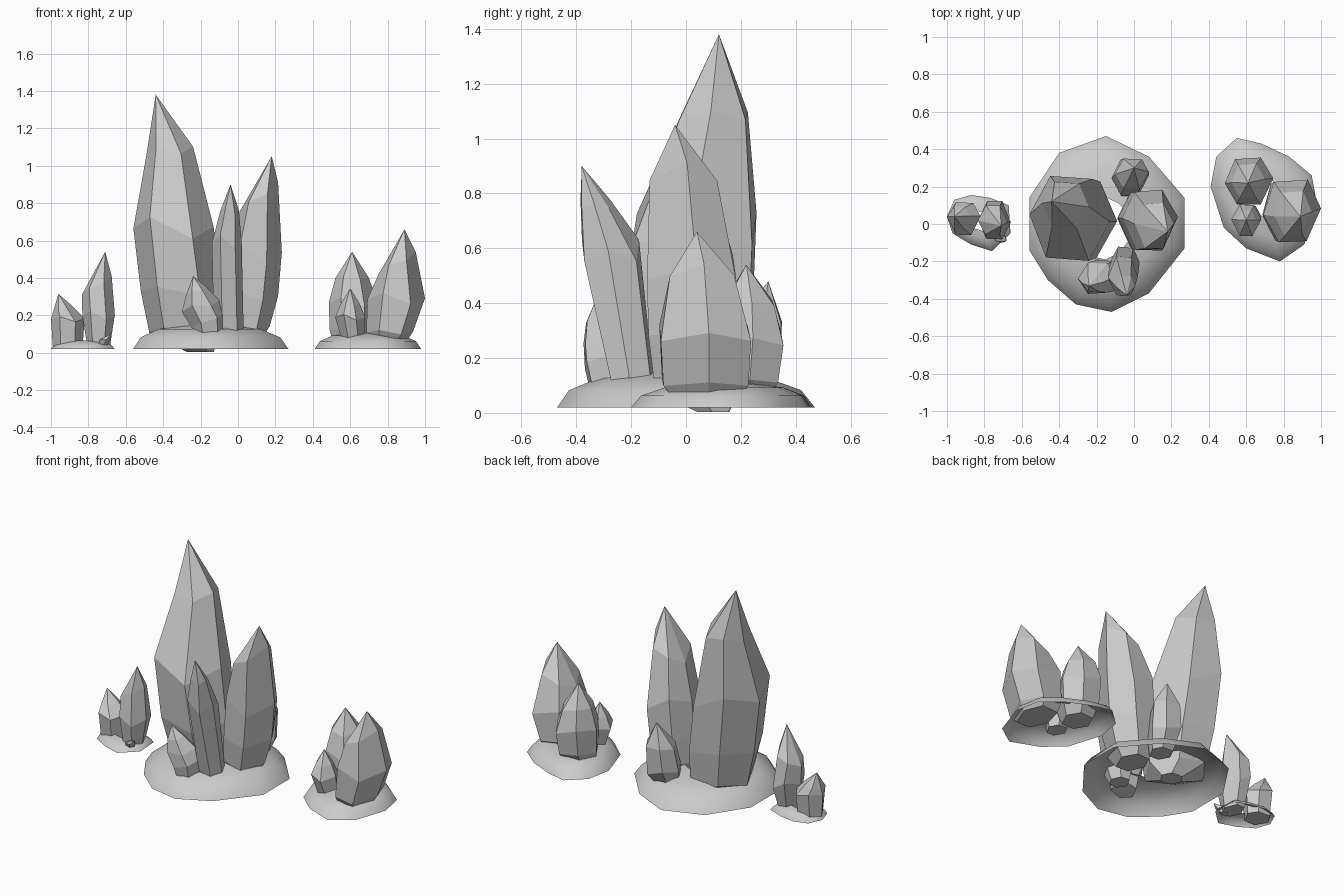
import bpy, bmesh, random
from math import cos, sin, pi
from mathutils import Vector

random.seed(4)


def finish(name, bm, smooth=False):
    bmesh.ops.recalc_face_normals(bm, faces=bm.faces)
    me = bpy.data.meshes.new(name)
    bm.to_mesh(me)
    bm.free()
    for p in me.polygons:
        p.use_smooth = smooth
    ob = bpy.data.objects.new(name, me)
    bpy.context.collection.objects.link(ob)
    return ob


def bridge(bm, lo, hi):
    n = len(lo)
    for i in range(n):
        j = (i + 1) % n
        bm.faces.new((lo[i], lo[j], hi[j], hi[i]))


def crystal(name, apex, *rings, sides=6, turn=0.0):
    """Rings are (x, y, z, radius x, radius y, tilt); tilt lifts the +x side."""
    bm = bmesh.new()
    angles = [turn + 2 * pi * i / sides + random.uniform(-.12, .12) for i in range(sides)]
    loops = []
    for k, (x, y, z, rx, ry, tilt) in enumerate(rings):
        # Stagger the upper rings so the facets meet at uneven heights
        wob = .05 * apex[2] if k == len(rings) - 2 else .02 * apex[2] if k else 0
        loops.append([bm.verts.new((x + rx * cos(a), y + 1.1 * ry * sin(a),
                                    z + tilt * cos(a) + wob * (-1) ** i * abs(sin(a))))
                      for i, a in enumerate(angles)])
    for lo, hi in zip(loops, loops[1:]):
        bridge(bm, lo, hi)
    tip = bm.verts.new(apex)
    for i in range(sides):
        bm.faces.new((loops[-1][i], loops[-1][(i + 1) % sides], tip))
    bm.faces.new(loops[0][::-1])
    return finish(name, bm)


def mound(name, outline, height):
    """Open rock shell rising from an outline to a hole under the crystals."""
    bm = bmesh.new()
    c = sum((Vector(p) for p in outline), Vector((0, 0))) / len(outline)
    loops = []
    for s, h in ((1, 0), (.9, .5), (.66, .85), (.36, 1)):
        loops.append([bm.verts.new((*(c + (Vector(p) - c) * s), .02 + height * h))
                      for p in outline])
    for lo, hi in zip(loops, loops[1:]):
        bridge(bm, lo, hi)
    return finish(name, bm, True)


# Rock mounds
mound("centre_rock_base",
      [(.27, -.13), (.27, .14), (.08, .36), (-.15, .47), (-.40, .38), (-.56, .14),
       (-.56, -.14), (-.46, -.30), (-.31, -.43), (-.12, -.47), (.08, -.37)], .125)
mound("right_rock_base",
      [(.98, .1), (.95, .26), (.83, .36), (.68, .43), (.55, .46), (.44, .36), (.41, .2),
       (.48, -.02), (.60, -.13), (.78, -.20), (.91, -.11)], .085)
mound("left_rock_base",
      [(-.66, -.05), (-.67, .10), (-.77, .14), (-.87, .155), (-.96, .13), (-1, .04),
       (-.97, -.05), (-.87, -.11), (-.76, -.145)], .045)

# Centre cluster: each crystal narrows again towards its root
crystal("centre_tall_crystal", (-.44, .12, 1.38),
        (-.20, .10, .003, .07, .06, 0), (-.285, .04, .11, .19, .18, 0),
        (-.305, .03, .33, .215, .22, 0), (-.345, .03, .67, .215, .235, 0),
        (-.365, .10, 1.08, .125, .13, .02))
crystal("centre_right_crystal", (.18, -.04, 1.05),
        (.03, .02, .06, .09, .10, 0), (.04, .02, .14, .13, .14, 0),
        (.065, .02, .30, .15, .16, 0), (.085, .02, .53, .15, .165, 0),
        (.11, -.01, .83, .105, .125, .08))
crystal("centre_front_crystal", (-.04, -.38, .90),
        (-.05, -.19, .05, .06, .06, 0), (-.05, -.20, .13, .08, .08, 0),
        (-.06, -.275, .59, .08, .105, 0), (-.045, -.33, .76, .05, .055, 0))
crystal("centre_short_crystal", (-.24, -.33, .41),
        (-.15, -.27, .07, .07, .075, .02), (-.16, -.28, .17, .085, .09, .04),
        (-.20, -.29, .25, .10, .085, .03), (-.222, -.315, .33, .055, .05, .02))
crystal("centre_back_crystal", (0, .30, .48),
        (-.03, .21, .06, .07, .07, 0), (-.02, .25, .17, .10, .10, 0),
        (-.01, .27, .33, .09, .085, .01))

# Right cluster
crystal("right_tall_crystal", (.89, .04, .66),
        (.80, .075, .06, .10, .13, 0), (.81, .075, .11, .125, .165, 0),
        (.845, .075, .29, .155, .175, 0), (.85, .06, .48, .10, .125, .06), turn=.05)
crystal("right_back_crystal", (.61, .22, .54),
        (.60, .20, .05, .09, .09, 0), (.61, .22, .12, .12, .12, 0),
        (.615, .23, .27, .13, .13, 0), (.61, .23, .40, .09, .095, 0))
crystal("right_small_crystal", (.60, .02, .345),
        (.62, .04, .05, .06, .06, 0), (.60, .02, .19, .08, .085, 0),
        (.60, .02, .26, .052, .055, 0))

# Left cluster
crystal("left_tall_crystal", (-.71, -.01, .54),
        (-.745, .01, .03, .06, .07, 0), (-.745, .02, .20, .087, .105, 0),
        (-.755, .02, .36, .08, .08, .05))
crystal("left_short_crystal", (-.96, .04, .315),
        (-.91, .03, .03, .08, .07, 0), (-.91, .03, .18, .09, .09, .0),
        (-.935, .035, .23, .055, .06, .015))
crystal("left_tiny_crystal", (-.68, -.09, .10),
        (-.73, -.05, .03, .03, .025, 0), (-.715, -.07, .07, .03, .03, 0), sides=5)
